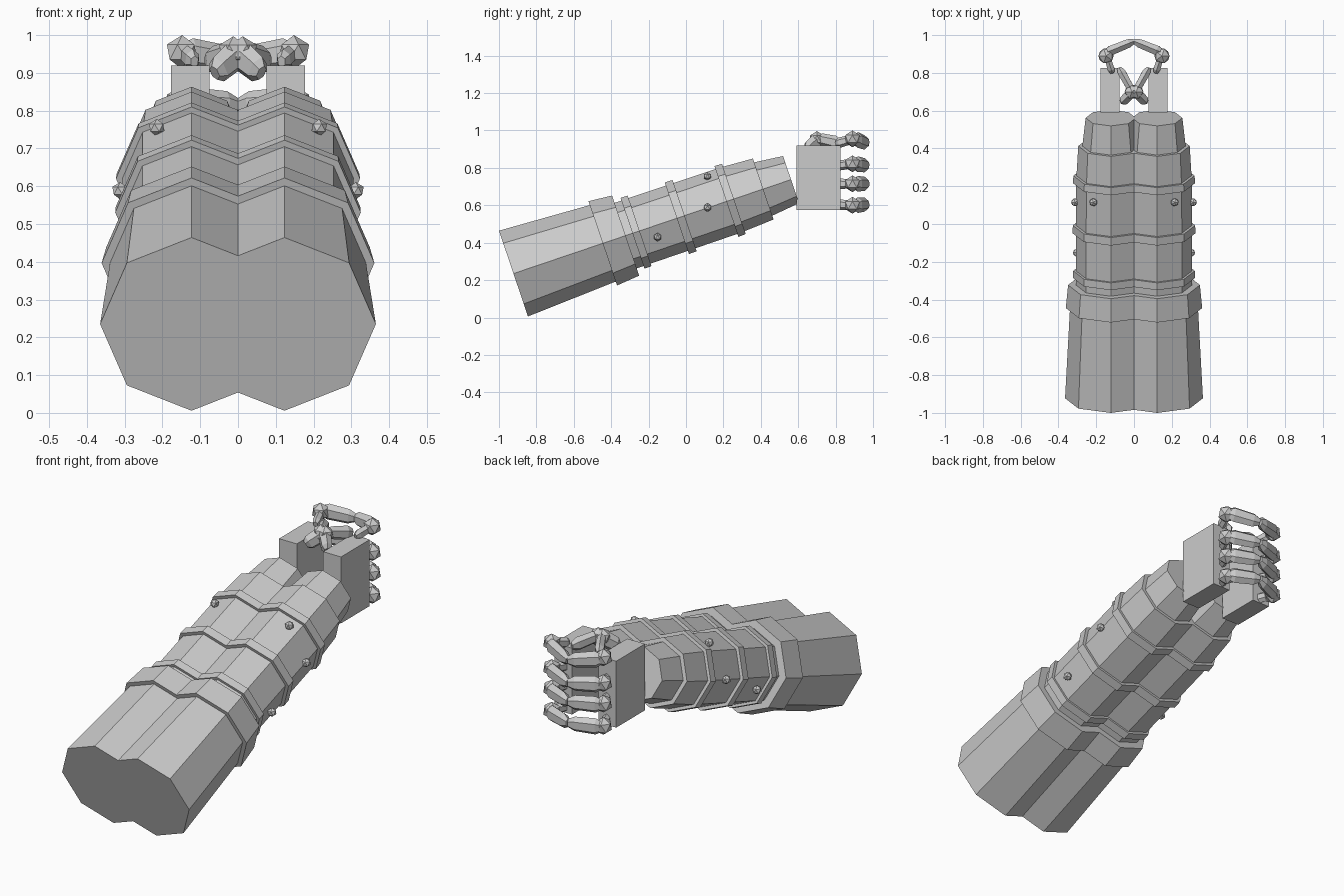
import bpy, bmesh, math
from mathutils import Vector, Matrix

cube = bpy.data.objects.get("Cube")
if cube:
    bpy.data.objects.remove(cube, do_unlink=True)

grey = bpy.data.materials.new("plain_grey")
grey.use_nodes = True
colour = (0.6, 0.6, 0.6, 1)
grey.diffuse_color = colour
grey.node_tree.nodes["Principled BSDF"].inputs["Base Color"].default_value = colour


def finish(name, bm):
    """Turn a bmesh into a flat shaded part mirrored to the other side."""
    bmesh.ops.recalc_face_normals(bm, faces=bm.faces)
    mesh = bpy.data.meshes.new(name)
    bm.to_mesh(mesh)
    bm.free()
    mesh.materials.append(grey)
    ob = bpy.data.objects.new(name, mesh)
    bpy.context.collection.objects.link(ob)
    mirror = ob.modifiers.new("mirror", "MIRROR")
    mirror.use_mirror_merge = False
    return ob


def prism(bm, origin, direction, profile, sides, flat=1.0):
    """Sweep a polygon along a direction; profile holds (distance, radius)."""
    axis = direction.normalized()
    right = axis.cross(Vector((0, 0, 1))).normalized()
    up = right.cross(axis)
    rings = []
    for dist, radius in profile:
        ring = []
        for i in range(sides):
            a = math.tau * i / sides
            offset = up * math.cos(a) + right * math.sin(a) * flat
            ring.append(bm.verts.new(origin + axis * dist + offset * radius))
        rings.append(ring)
    for low, high in zip(rings, rings[1:]):
        for i in range(sides):
            j = (i + 1) % sides
            bm.faces.new((low[i], low[j], high[j], high[i]))
    bm.faces.new(rings[0])
    bm.faces.new(rings[-1])


def bone(bm, start, end, radius, flat=0.75):
    """Hexagonal finger link with chamfered ends."""
    start, end = Vector(start), Vector(end)
    length = (end - start).length
    profile = [(0, radius * 0.55), (length * 0.2, radius),
               (length * 0.8, radius * 0.9), (length, radius * 0.5)]
    prism(bm, start, end - start, profile, 6, flat)


def ball(bm, centre, radius):
    bmesh.ops.create_icosphere(bm, subdivisions=1, radius=radius,
                               matrix=Matrix.Translation(centre))


# Stepped octagonal arm, rising towards the back
tilt = math.radians(18.7)
arm_dir = Vector((0, math.cos(tilt), math.sin(tilt)))
arm_start = Vector((0.123, -0.9225, 0.235))
arm_parts = {
    "sleeve": [(0, 0.242), (0.52, 0.215)],
    "cuff": [(0.504, 0.238), (0.633, 0.226)],
    "forearm": [(0.6, 0.185), (1.22, 0.183), (1.41, 0.172)],
    "lower_band": [(0.672, 0.2), (0.712, 0.199)],
    "middle_band": [(0.922, 0.202), (0.966, 0.201)],
    "upper_band": [(1.202, 0.2), (1.244, 0.198)],
    "wrist": [(1.38, 0.154), (1.567, 0.133)],
}
for name, profile in arm_parts.items():
    bm = bmesh.new()
    prism(bm, arm_start, arm_dir, profile, 8)
    finish(name, bm)

# Studs on the forearm
bm = bmesh.new()
for centre in ((0.215, 0.115, 0.755), (0.312, 0.115, 0.588), (0.302, -0.152, 0.43)):
    ball(bm, centre, 0.023)
finish("studs", bm)

# Upright palm block
bm = bmesh.new()
bmesh.ops.create_cube(bm, size=1, matrix=Matrix.Translation((0.127, 0.709, 0.747))
                      @ Matrix.Diagonal((0.102, 0.236, 0.345, 1)))
finish("palm", bm)

# Four curled fingers meeting the other hand in the middle
for i, z in enumerate((0.955, 0.822, 0.715, 0.6)):
    drop = (0.025, 0.01, 0.0, -0.005)[i]
    bm = bmesh.new()
    bone(bm, (0.115, 0.8, z - drop), (0.145, 0.895, z), 0.028)
    ball(bm, (0.148, 0.89, z), 0.045)
    bone(bm, (0.155, 0.905, z), (0.0, 0.968, z - drop), 0.042, 0.7)
    finish("finger_%d" % (i + 1), bm)

# Thumbs crossing above the palms
bm = bmesh.new()
bone(bm, (0.078, 0.825, 0.93), (0.008, 0.7, 0.958), 0.036, 0.7)
ball(bm, (0.012, 0.7, 0.955), 0.042)
bone(bm, (0.004, 0.705, 0.95), (0.062, 0.645, 0.9), 0.042)
finish("thumb", bm)
